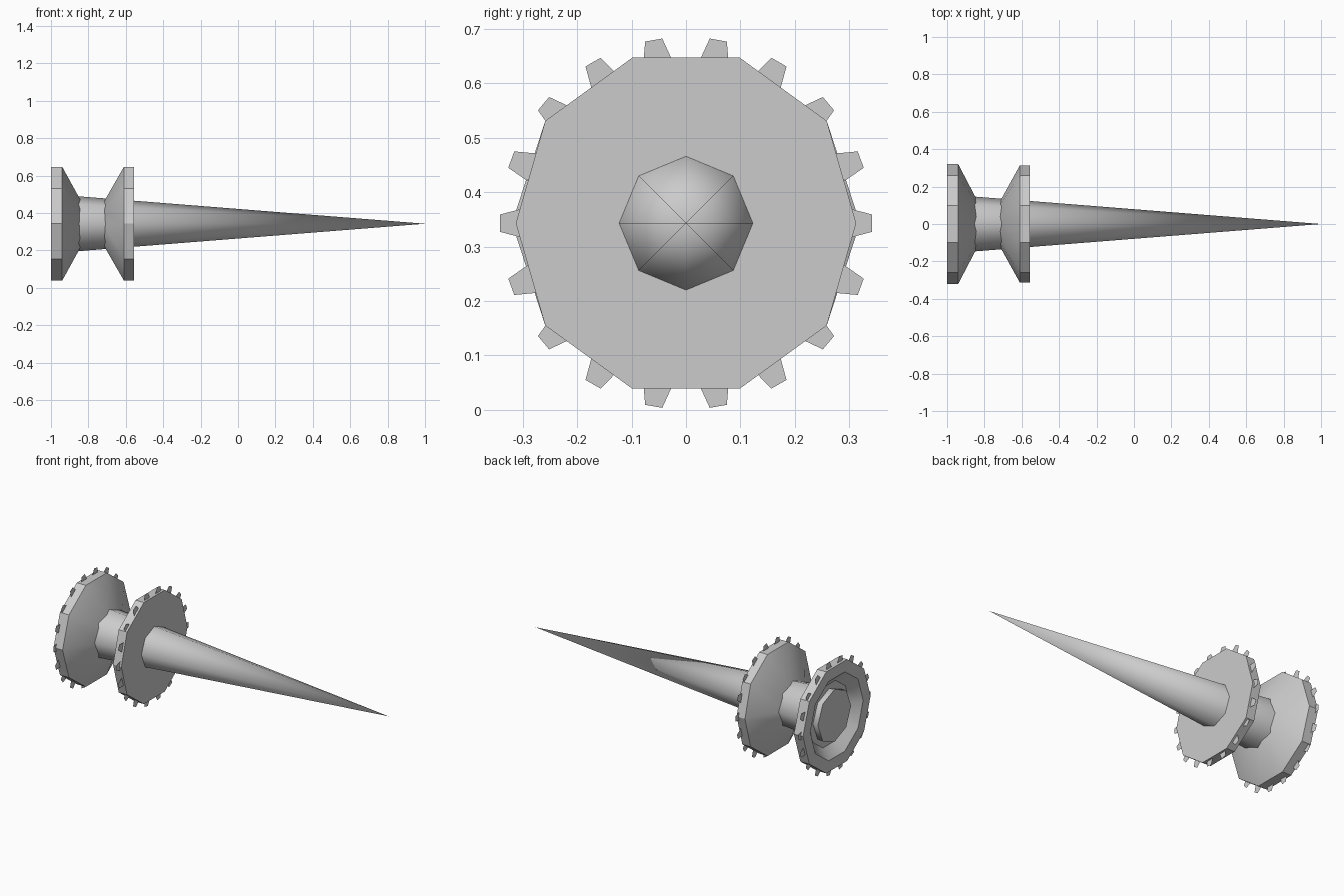
import bpy
import math

if "Cube" in bpy.data.objects:
    bpy.data.objects.remove(bpy.data.objects["Cube"])

AXIS_Z = 0.343


def add_mesh(name, verts, faces, angle=None):
    mesh = bpy.data.meshes.new(name)
    mesh.from_pydata(verts, [], faces)
    mesh.update()
    obj = bpy.data.objects.new(name, mesh)
    bpy.context.collection.objects.link(obj)
    if angle:
        bpy.ops.object.select_all(action='DESELECT')
        obj.select_set(True)
        bpy.context.view_layer.objects.active = obj
        bpy.ops.object.shade_smooth_by_angle(angle=math.radians(angle))
    return obj


def point(x, r, a):
    return (x, r * math.cos(a), AXIS_Z + r * math.sin(a))


def lathe_x(name, profile, sides, angle, side_scale=1.0):
    """Spin (x, radius) points around the long axis and cap both ends.
    A zero radius at the end makes a point."""
    verts, faces = [], []
    pointed = profile[-1][1] == 0
    rings = profile[:-1] if pointed else profile
    for x, r in rings:
        for i in range(sides):
            y_scale = side_scale if i in (0, sides // 2) else 1.0
            verts.append(point(x, r * y_scale, 2 * math.pi * i / sides))
    for k in range(len(rings) - 1):
        for i in range(sides):
            j = (i + 1) % sides
            a, b = k * sides, (k + 1) * sides
            faces.append((a + i, a + j, b + j, b + i))
    last = (len(rings) - 1) * sides
    faces.append(tuple(reversed(range(sides))))
    if pointed:
        verts.append(point(*profile[-1], 0))
        tip = len(verts) - 1
        faces += [(last + i, last + (i + 1) % sides, tip) for i in range(sides)]
    else:
        faces.append(tuple(range(last, last + sides)))
    return add_mesh(name, verts, faces, angle)


def teeth(name, x, count=18):
    """Flat trapezoid teeth standing out of a rim."""
    verts, faces = [], []
    for i in range(count):
        a = 2 * math.pi * i / count
        for r, t in ((0.30, -0.027), (0.30, 0.027), (0.342, 0.016), (0.342, -0.016)):
            verts.append((x, r * math.cos(a) - t * math.sin(a),
                          AXIS_Z + r * math.sin(a) + t * math.cos(a)))
        faces.append(tuple(range(4 * i, 4 * i + 4)))
    return add_mesh(name, verts, faces)


# Long octagonal spike that also forms the hub between the flanges
lathe_x("spike", [(-0.985, 0.157), (1.0, 0.0)], 8, 50)

# Rear flange: dished back, flat rim, cone running into the hub
lathe_x("rear_flange", [(-0.95, 0.19), (-1.0, 0.25), (-1.0, 0.32),
                        (-0.94, 0.32), (-0.838, 0.125)], 10, 30)

# Front flange: cone out of the hub, flat rim, flat front face
lathe_x("front_flange", [(-0.7215, 0.115), (-0.61, 0.32), (-0.555, 0.32)],
        10, 30, side_scale=0.978)

# Tooth rings on both rims
teeth("rear_teeth", -0.985)
teeth("front_teeth", -0.567)
